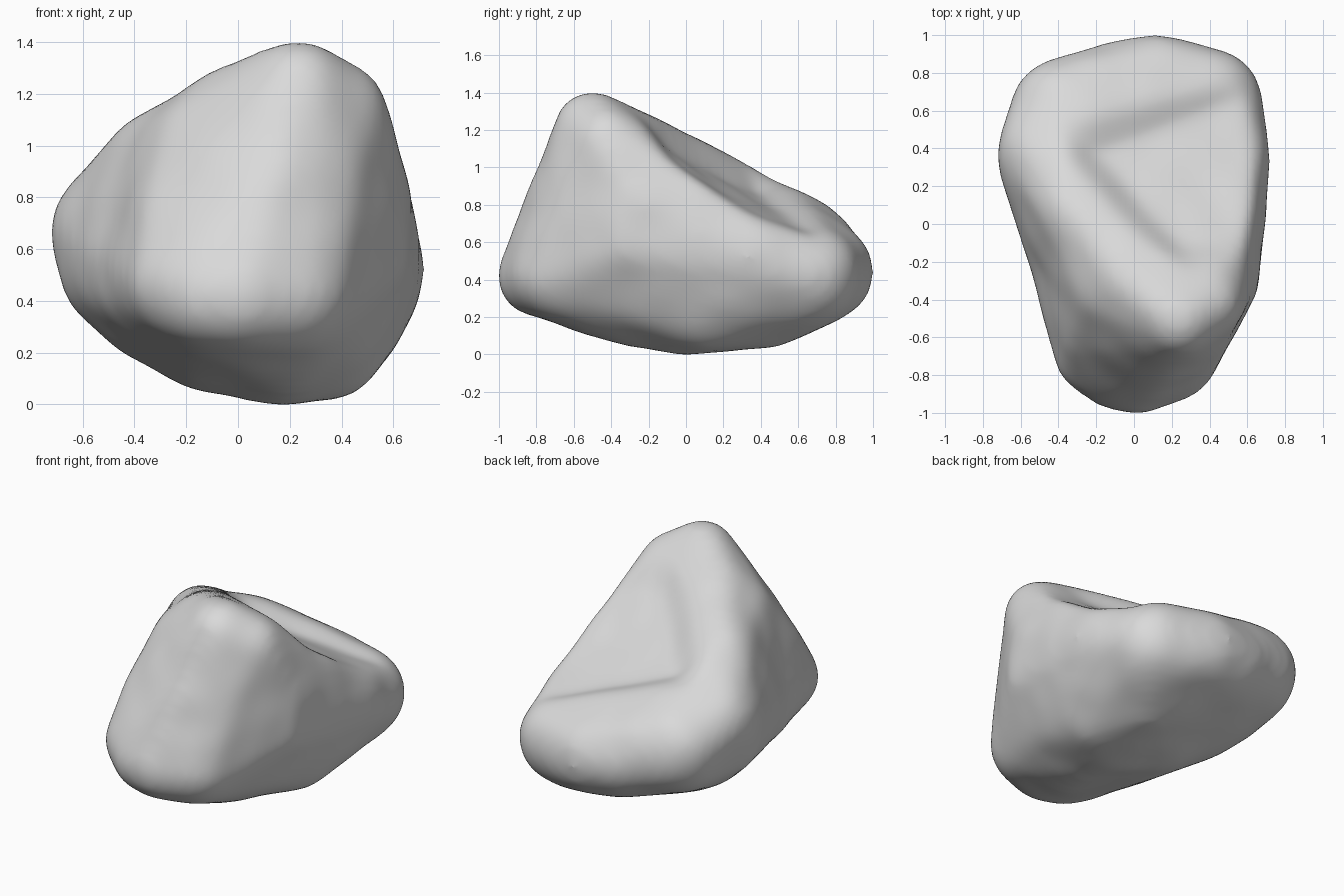
import bpy, bmesh
from math import sqrt
from mathutils import Vector, noise

cube = bpy.data.objects.get("Cube")
if cube:
    bpy.data.objects.remove(cube, do_unlink=True)

# Rounded corners of the boulder: centre and radius
corners = [
    ((0.24, -0.50, 1.22), 0.20), ((0.36, -0.42, 1.13), 0.22),    # peak
    ((-0.20, -0.69, 0.47), 0.22), ((0.02, -0.80, 0.43), 0.21),   # front foot
    ((-0.10, -0.77, 0.43), 0.21), ((0.20, -0.69, 0.44), 0.25),
    ((-0.20, -0.55, 0.72), 0.20),
    ((0.42, 0.33, 0.53), 0.31), ((0.44, -0.30, 0.60), 0.22),     # left flank
    ((0.45, -0.25, 0.83), 0.22),
    ((0.20, 0.00, 0.35), 0.35), ((0.32, 0.10, 0.30), 0.28),      # underside
    ((0.25, 0.42, 0.34), 0.30), ((0.15, -0.32, 0.36), 0.30),
    ((-0.08, 0.10, 0.38), 0.33), ((-0.30, 0.26, 0.43), 0.27),
    ((0.40, 0.66, 0.43), 0.28), ((0.12, 0.75, 0.45), 0.26),      # back
    ((-0.05, 0.72, 0.47), 0.26), ((-0.36, 0.59, 0.57), 0.30),
    ((-0.50, 0.38, 0.69), 0.23), ((-0.43, 0.30, 0.53), 0.26),    # right bulge
    ((-0.32, 0.08, 0.95), 0.19), ((0.01, -0.33, 1.14), 0.19),    # ridge
    ((-0.12, -0.36, 1.03), 0.19),
]


def hull_mesh():
    """Wrap all the corner balls in one convex skin."""
    bm = bmesh.new()
    for centre, radius in corners:
        ball = bmesh.ops.create_icosphere(bm, subdivisions=3, radius=radius)
        bmesh.ops.translate(bm, verts=ball["verts"], vec=centre)
    bmesh.ops.delete(bm, geom=bm.faces[:], context="FACES_ONLY")
    bmesh.ops.delete(bm, geom=bm.edges[:], context="EDGES_FACES")
    bmesh.ops.convex_hull(bm, input=bm.verts[:])
    loose = [v for v in bm.verts if not v.link_faces]
    bmesh.ops.delete(bm, geom=loose, context="VERTS")
    mesh = bpy.data.meshes.new("boulder")
    bm.to_mesh(mesh)
    bm.free()
    return mesh


def soft_min(a, b, blend):
    return (a + b - sqrt((a - b) ** 2 + blend ** 2)) / 2


def hollow_floor(x, y):
    """Height of the scooped top, rising at the ridge and the back rim."""
    floor = 1.08 - 0.75 * y + 0.35 * y * y - 0.15 * x
    ridge = -0.74 * (x - 0.2) - 0.67 * (y + 0.1)
    rim = -0.37 * (x - 0.5) + 0.93 * (y - 0.65)
    floor += 1.5 * max(0, ridge) + 0.6 * max(0, rim)
    return floor + 0.5 * max(0, -0.1 - y)


boulder = bpy.data.objects.new("boulder", hull_mesh())
bpy.context.collection.objects.link(boulder)

# Even skin
remesh = boulder.modifiers.new("even_skin", "REMESH")
remesh.mode = "VOXEL"
remesh.voxel_size = 0.028
graph = bpy.context.evaluated_depsgraph_get()
mesh = bpy.data.meshes.new_from_object(boulder.evaluated_get(graph))
boulder.modifiers.clear()
boulder.data = mesh

# Hollow in the top, shallow groove on the right side, worn surface
bm = bmesh.new()
bm.from_mesh(mesh)
bm.normal_update()
groove = Vector((-0.5, -0.25, 0.75))
for v in bm.verts:
    if v.normal.z > 0:
        v.co.z = soft_min(v.co.z, hollow_floor(v.co.x, v.co.y), 0.04)
    dip = max(0, 1 - (v.co - groove).length / 0.45)
    bump = noise.noise(v.co * 5) * 0.01
    v.co += v.normal * (bump - 0.03 * dip * dip)
for _ in range(12):
    bmesh.ops.smooth_vert(bm, verts=bm.verts[:], factor=0.5,
                          use_axis_x=True, use_axis_y=True, use_axis_z=True)

# Centre it and stand it on the ground
for axis in range(3):
    values = [v.co[axis] for v in bm.verts]
    low, high = min(values), max(values)
    shift = low if axis == 2 else (low + high) / 2
    for v in bm.verts:
        v.co[axis] -= shift
bm.to_mesh(mesh)
bm.free()
mesh.shade_smooth()

# Stone colour
stone = bpy.data.materials.new("stone_grey")
stone.use_nodes = True
colour = (0.7, 0.7, 0.7, 1)
stone.diffuse_color = colour
stone.node_tree.nodes["Principled BSDF"].inputs["Base Color"].default_value = colour
mesh.materials.clear()
mesh.materials.append(stone)
